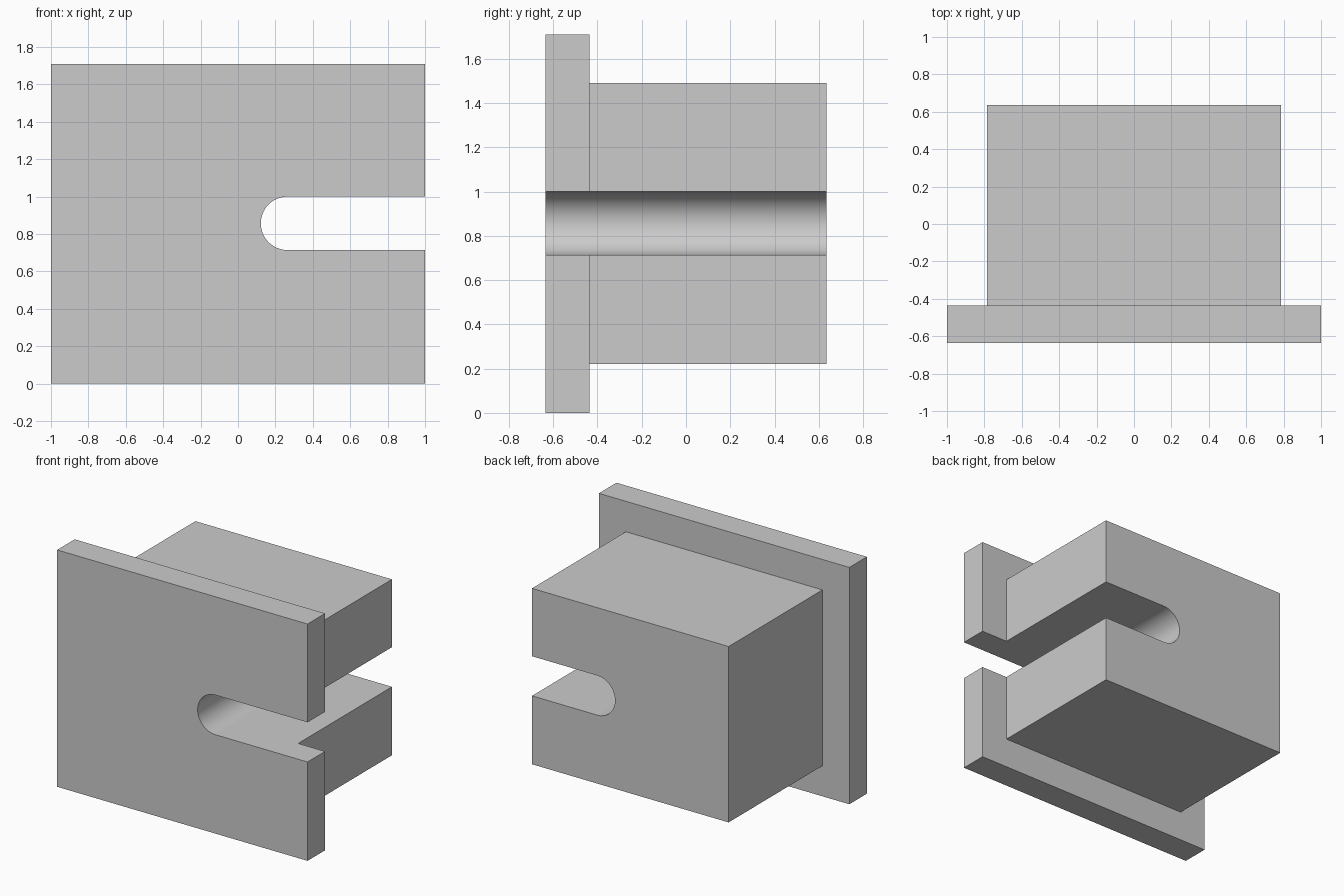
import bpy
import bmesh
from math import sin, cos, pi

cube = bpy.data.objects.get("Cube")
if cube:
    bpy.data.objects.remove(cube, do_unlink=True)

# Overall sizes
FRONT, STEP, BACK = -0.635, -0.435, 0.635
PLATE = (1.0, 0.0, 1.71)         # half width, bottom, top
BLOCK = (0.785, 0.22, 1.49)
SLOT_X, SLOT_Z, SLOT_R = 0.265, 0.857, 0.143
SEGMENTS = 32
LOW, HIGH = SLOT_Z - SLOT_R, SLOT_Z + SLOT_R

grey = bpy.data.materials.new("plain_grey")
grey.use_nodes = True
colour = (0.6, 0.6, 0.6, 1)
grey.diffuse_color = colour
grey.node_tree.nodes["Principled BSDF"].inputs["Base Color"].default_value = colour


def outline(half, bottom, top):
    """Rectangle outline from the slot's upper mouth round to its lower mouth."""
    return [(half, HIGH), (half, top), (-half, top),
            (-half, bottom), (half, bottom), (half, LOW)]


# Rounded inner end of the slot, from lower to upper side
arc = [(SLOT_X - SLOT_R * sin(pi * i / SEGMENTS),
        SLOT_Z - SLOT_R * cos(pi * i / SEGMENTS)) for i in range(SEGMENTS + 1)]
plate = outline(*PLATE)
block = outline(*BLOCK)
plate_slot = [block[-1]] + arc + [block[0]]

bm = bmesh.new()


def cap(points, y):
    return bm.faces.new([bm.verts.new((x, y, z)) for x, z in points])


def walls(points, y0, y1):
    """Sweep a closed outline along y; only the slot's round end is smooth."""
    for a, b in zip(points, points[1:] + points[:1]):
        face = bm.faces.new([bm.verts.new((p[0], y, p[1]))
                             for p, y in ((a, y0), (b, y0), (b, y1), (a, y1))])
        face.smooth = a in arc and b in arc


# Front plate
cap(plate + plate_slot, FRONT)
walls(plate + plate_slot, FRONT, STEP)

# Rim where the plate stands out round the block
cap(plate + block[::-1], STEP)

# Rear block
walls(block + arc, STEP, BACK)
cap(block + arc, BACK)

bmesh.ops.remove_doubles(bm, verts=bm.verts, dist=0.0001)
bmesh.ops.recalc_face_normals(bm, faces=bm.faces)
mesh = bpy.data.meshes.new("slotted_flange_block")
bm.to_mesh(mesh)
bm.free()
mesh.materials.append(grey)
body = bpy.data.objects.new("slotted_flange_block", mesh)
bpy.context.collection.objects.link(body)
